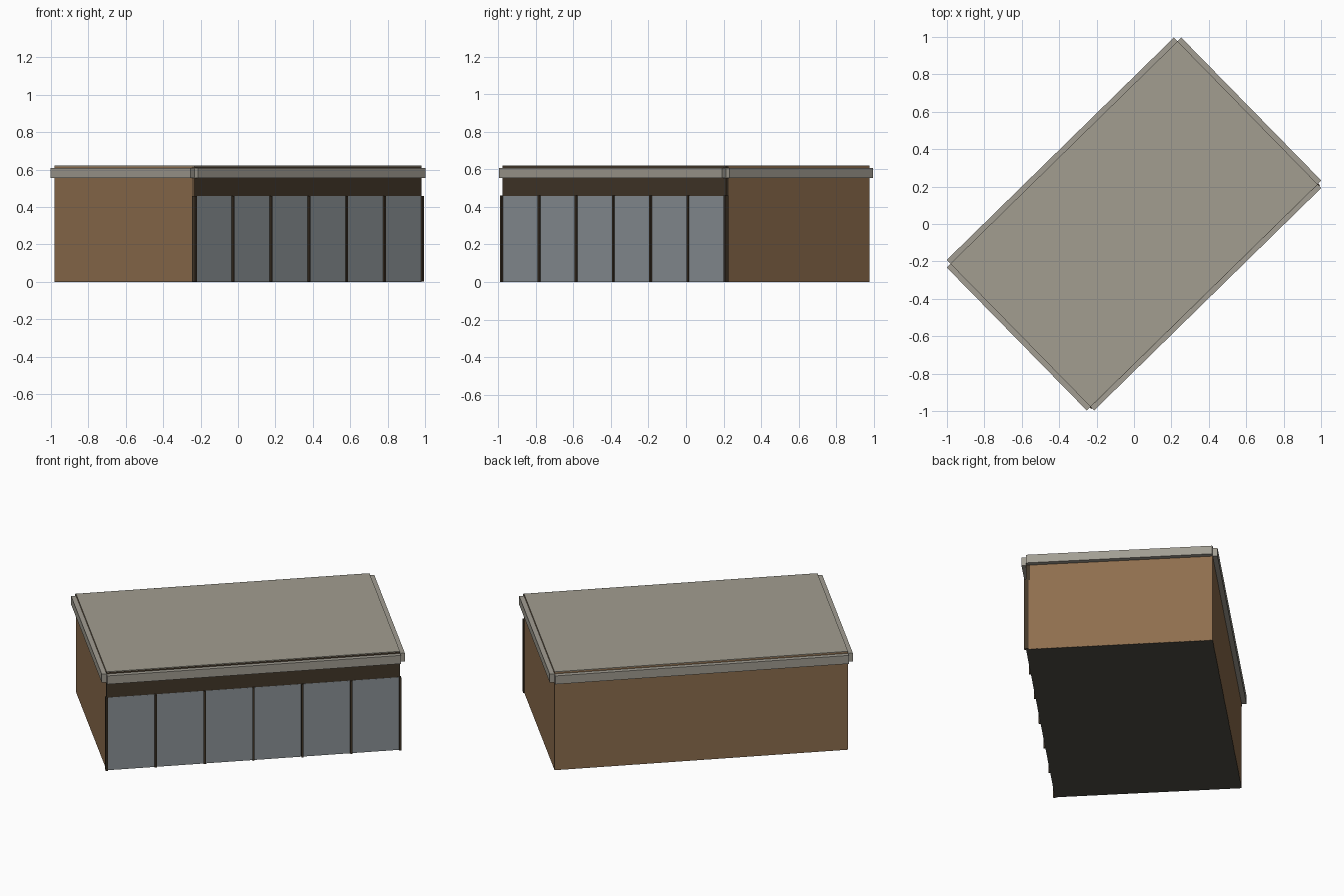
import bpy
from math import radians
from mathutils import Matrix

if "Cube" in bpy.data.objects:
    bpy.data.objects.remove(bpy.data.objects["Cube"])

ANGLE = Matrix.Rotation(radians(44.4), 4, 'Z')   # the building sits diagonally
L, W = 0.85, 0.535                                # half length, half depth
WT = 0.02                                         # wall thickness
TOP = 0.617
GLASS_TOP = 0.46


def material(name, rgb):
    m = bpy.data.materials.new(name)
    m.diffuse_color = (*rgb, 1)
    m.use_nodes = True
    m.node_tree.nodes["Principled BSDF"].inputs["Base Color"].default_value = m.diffuse_color
    return m


wood = material("wood", (0.27, 0.155, 0.075))
dark = material("dark_timber", (0.055, 0.038, 0.022))
glass = material("glass", (0.26, 0.29, 0.31))
roofing = material("roofing", (0.36, 0.34, 0.28))
trim = material("trim", (0.36, 0.34, 0.29))
slab = material("slab", (0.08, 0.075, 0.06))


def box(name, x, y, z, mat):
    """Box from (min, max) ranges in the building's own axes."""
    bpy.ops.mesh.primitive_cube_add(size=1)
    ob = bpy.context.object
    ob.name = name
    size = [r[1] - r[0] for r in (x, y, z)]
    mid = [(r[1] + r[0]) / 2 for r in (x, y, z)]
    ob.data.transform(ANGLE @ Matrix.Translation(mid) @ Matrix.Diagonal((*size, 1)))
    ob.data.materials.append(mat)
    return ob


# Floor and roof sheet
box("floor", (-L + 0.001, L - 0.001), (-W + 0.001, W - 0.001), (0, 0.008), slab)
box("roof", (-L, L), (-W, W), (TOP, TOP + 0.004), roofing)

# Solid walls
box("back_wall", (-L, L), (W - WT, W), (0.001, TOP), wood)
box("left_wall", (-L, -L + WT), (-W, W - WT), (0.001, TOP), wood)
box("right_wall", (L - WT, L), (-W, W - WT), (0.001, TOP), wood)

# Glazed front: header, panes and mullions
box("front_header", (-L, L), (-W - 0.001, -W + WT), (GLASS_TOP - 0.004, TOP), dark)
step = 2 * L / 6
for i in range(6):
    x = -L + i * step
    box("glass_pane", (x + 0.005, x + step - 0.005), (-W - 0.002, -W + 0.008),
        (0.001, GLASS_TOP - 0.001), glass)
for i in range(7):
    x = -L + i * step
    box("mullion", (x - 0.006, x + 0.006), (-W - 0.012, -W + 0.012),
        (0.001, GLASS_TOP), dark)

# Eaves boards, open at the corners
T = 0.028
for s in (-1, 1):
    box("long_fascia", (-L, L), sorted((s * W, s * (W + T))), (0.555, 0.608), trim)
    box("end_fascia", sorted((s * L, s * (L + T))), (-W, W), (0.555, 0.608), trim)
